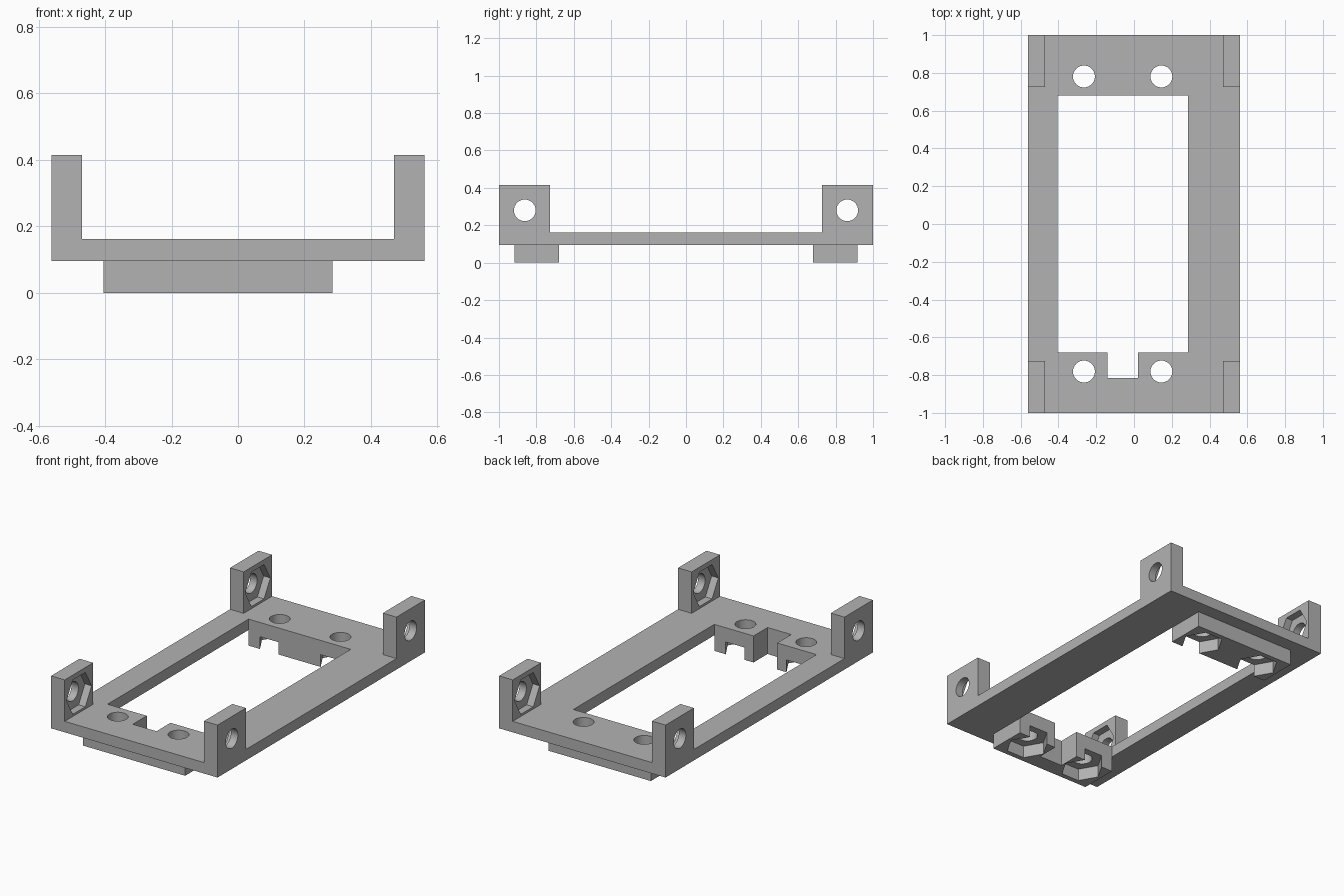
import bpy, bmesh
from math import cos, sin, tau
from mathutils import Vector

cube = bpy.data.objects.get("Cube")
if cube:
    bpy.data.objects.remove(cube, do_unlink=True)

grey = bpy.data.materials.new("plain grey")
grey.use_nodes = True
grey.diffuse_color = (0.45, 0.45, 0.45, 1)
grey.node_tree.nodes["Principled BSDF"].inputs["Base Color"].default_value = (0.45, 0.45, 0.45, 1)


def extrude(name, points, offset):
    """Solid made by pushing a closed outline along an offset."""
    bm = bmesh.new()
    face = bm.faces.new([bm.verts.new(p) for p in points])
    new = bmesh.ops.extrude_face_region(bm, geom=[face])["geom"]
    bmesh.ops.translate(bm, vec=offset, verts=[v for v in new if isinstance(v, bmesh.types.BMVert)])
    bmesh.ops.recalc_face_normals(bm, faces=bm.faces)
    mesh = bpy.data.meshes.new(name)
    bm.to_mesh(mesh)
    bm.free()
    mesh.materials.append(grey)
    obj = bpy.data.objects.new(name, mesh)
    bpy.context.collection.objects.link(obj)
    return obj


def box(name, x0, x1, y0, y1, z0, z1):
    outline = [(x0, y0, z0), (x1, y0, z0), (x1, y1, z0), (x0, y1, z0)]
    return extrude(name, outline, Vector((0, 0, z1 - z0)))


def bore(name, start, radius, sides, offset):
    """Prism along x or z, with its first corner along y or x."""
    x, y, z = start
    ring = [(radius * cos(tau * i / sides), radius * sin(tau * i / sides)) for i in range(sides)]
    if offset[0]:
        points = [(x, y + a, z + b) for a, b in ring]
    else:
        points = [(x + a, y + b, z) for a, b in ring]
    return extrude(name, points, Vector(offset))


def combine(target, tool, operation):
    mod = target.modifiers.new(tool.name, "BOOLEAN")
    mod.operation = operation
    mod.solver = "EXACT"
    mod.object = tool
    bpy.context.view_layer.objects.active = target
    bpy.ops.object.modifier_apply(modifier=mod.name)
    bpy.data.objects.remove(tool, do_unlink=True)


HALF_X, BASE, TOP = 0.562, 0.095, 0.162
WIN_L, WIN_R, WIN_Y = -0.405, 0.285, 0.68
HOLE, NUT = 0.058, 0.121

# Base plate
frame = box("mounting_frame", -HALF_X, HALF_X, -1, 1, BASE, TOP)

# Pads below the two ends
for end in (-1, 1):
    y0, y1 = sorted((end * 0.6, end * 0.917))
    combine(frame, box("pad", WIN_L, WIN_R, y0, y1, 0, BASE + 0.03), "UNION")

# Upright corner tabs
for side in (-1, 1):
    for end in (-1, 1):
        x0, x1 = sorted((side * 0.47, side * HALF_X))
        y0, y1 = sorted((end * 0.726, end))
        combine(frame, box("corner_tab", x0, x1, y0, y1, BASE + 0.03, 0.415), "UNION")

# Central window and cable notch
combine(frame, box("window", WIN_L, WIN_R, -WIN_Y, WIN_Y, -0.1, 0.5), "DIFFERENCE")
combine(frame, box("notch", -0.14, 0.02, -0.815, -0.6, -0.1, 0.5), "DIFFERENCE")

for end in (-1, 1):
    # Vertical screw holes with nut pockets underneath
    for x in (-0.265, 0.145):
        y = end * 0.781
        combine(frame, bore("screw_hole", (x, y, -0.1), HOLE, 32, (0, 0, 0.5)), "DIFFERENCE")
        combine(frame, bore("nut_pocket", (x, y, -0.1), NUT, 6, (0, 0, 0.175)), "DIFFERENCE")
    # Sideways tab holes with nut pockets on the inner faces
    for side in (-1, 1):
        y = end * 0.862
        combine(frame, bore("tab_hole", (side * 0.4, y, 0.28), HOLE, 32, (side * 0.3, 0, 0)), "DIFFERENCE")
        combine(frame, bore("tab_pocket", (side * 0.4, y, 0.28), NUT, 6, (side * 0.115, 0, 0)), "DIFFERENCE")

# Smooth bores, sharp edges
frame.select_set(True)
bpy.context.view_layer.objects.active = frame
bpy.ops.object.shade_smooth_by_angle()
